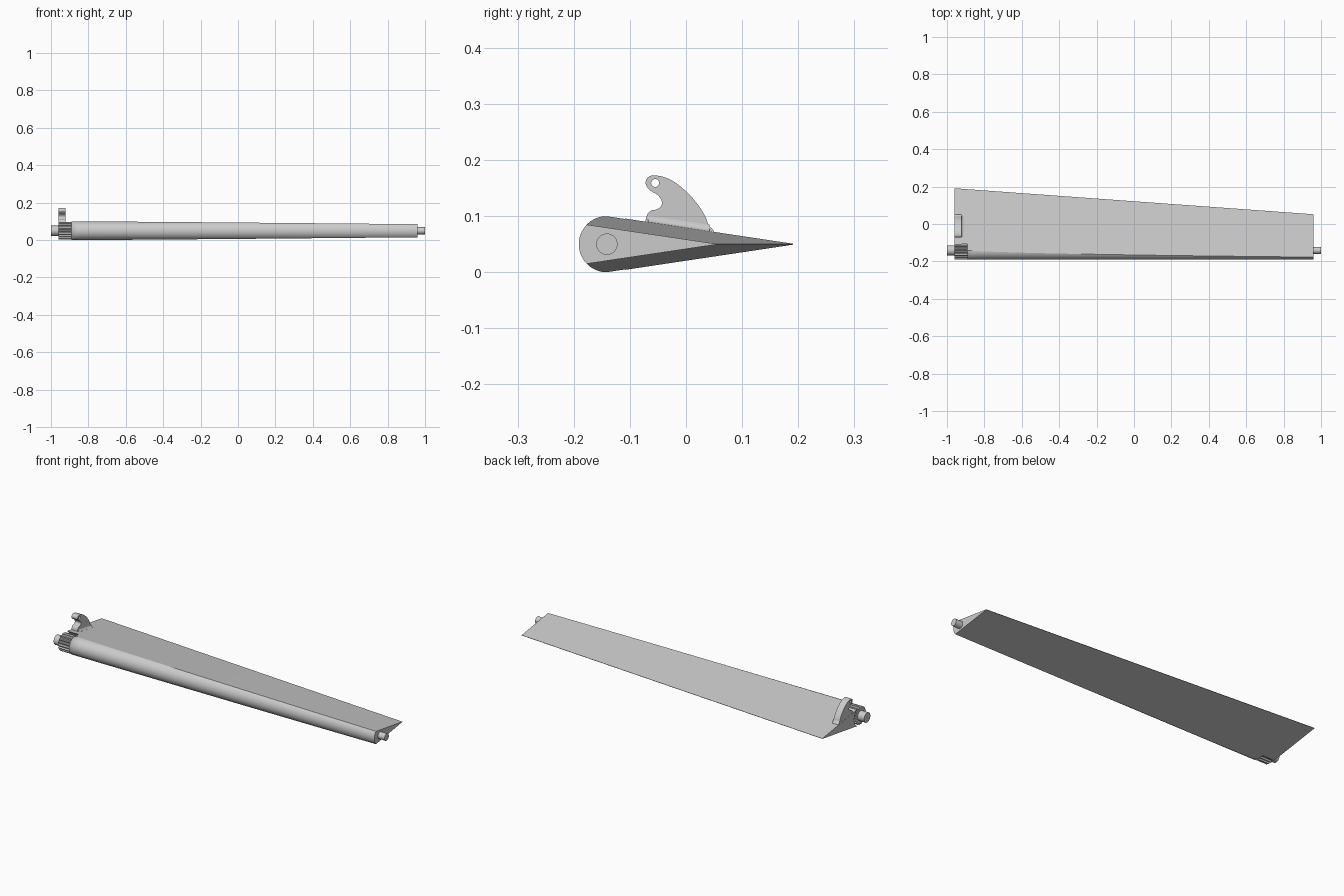
import bpy, bmesh
from math import sin, cos, pi, asin, acos
from mathutils import Matrix

if "Cube" in bpy.data.objects:
    bpy.data.objects.remove(bpy.data.objects["Cube"], do_unlink=True)

grey = bpy.data.materials.new("light_grey")
grey.use_nodes = True
grey.diffuse_color = (0.6, 0.6, 0.6, 1)
grey.node_tree.nodes["Principled BSDF"].inputs["Base Color"].default_value = (0.6, 0.6, 0.6, 1)

CY, CZ, R = -0.141, 0.05, 0.05      # hinge axis and nose radius
TE_ROOT, TE_TIP = 0.191, 0.052      # trailing edge at each end
X0, X1 = -0.96, 0.96


def add_object(name, mesh):
    ob = bpy.data.objects.new(name, mesh)
    bpy.context.collection.objects.link(ob)
    if not mesh.materials:
        mesh.materials.append(grey)
    return ob


def loft(name, rings, smooth_angle=None):
    """Skin a row of matching closed rings and cap both ends."""
    bm = bmesh.new()
    rows = [[bm.verts.new(p) for p in ring] for ring in rings]
    for a, b in zip(rows, rows[1:]):
        for i in range(len(a)):
            j = (i + 1) % len(a)
            bm.faces.new((a[i], a[j], b[j], b[i]))
    bm.faces.new(rows[0])
    bm.faces.new(rows[-1])
    bmesh.ops.recalc_face_normals(bm, faces=bm.faces)
    mesh = bpy.data.meshes.new(name)
    bm.to_mesh(mesh)
    bm.free()
    ob = add_object(name, mesh)
    if smooth_angle:
        bpy.ops.object.select_all(action='DESELECT')
        ob.select_set(True)
        bpy.context.view_layer.objects.active = ob
        bpy.ops.object.shade_smooth_by_angle(angle=smooth_angle)
    return ob


def ring(x, radii):
    n = len(radii)
    return [(x, CY + r * cos(2 * pi * i / n), CZ + r * sin(2 * pi * i / n))
            for i, r in enumerate(radii)]


def rod(name, xa, xb, r):
    return loft(name, [ring(xa, [r] * 32), ring(xb, [r] * 32)], 0.6)


# Flap body: a round nose trimmed by two flat skins that meet at the trailing edge
slope = asin(R / (TE_ROOT - CY))
SEG = 24


def section(t):
    x = X0 + (X1 - X0) * t
    te = TE_ROOT + (TE_TIP - TE_ROOT) * t
    reach = min(1, (te - CY) * sin(slope) / R)
    start = pi / 2 - slope + acos(reach)
    arc = [start + (2 * pi - 2 * start) * i / SEG for i in range(SEG + 1)]
    pts = [(x, CY + R * cos(a), CZ + R * sin(a)) for a in arc]
    return pts + [(x, te, CZ - 0.0008), (x, te, CZ + 0.0008)]


flap = loft("flap_body", [section(i / 16) for i in range(17)])
for f in flap.data.polygons:
    on_nose = all(abs(((flap.data.vertices[v].co.y - CY) ** 2
                       + (flap.data.vertices[v].co.z - CZ) ** 2) ** 0.5 - R) < 0.001
                  for v in f.vertices)
    f.use_smooth = on_nose and abs(f.normal.x) < 0.9

# Round recess in the nose for the splined hub
cutter = rod("hub_recess_cutter", -1.1, -0.89, 0.056)
cutter.hide_render = True
cut = flap.modifiers.new("recess", 'BOOLEAN')
cut.operation, cut.solver, cut.object = 'DIFFERENCE', 'EXACT', cutter
graph = bpy.context.evaluated_depsgraph_get()
cut_mesh = bpy.data.meshes.new_from_object(flap.evaluated_get(graph))
flap.modifiers.clear()
flap.data = cut_mesh
bpy.data.objects.remove(cutter, do_unlink=True)

# Splined hub and hinge pins
teeth = [0.048, 0.048, 0.041, 0.041] * 18
loft("splined_hub", [ring(X0, teeth), ring(-0.885, teeth)])
rod("root_pin", -1.0, -0.95, 0.027)
rod("tip_pin", 0.95, 1.0, 0.019)

# Control horn: hooked plate with a hole, as a filled curve
outline = [(-0.07, 0.08), (-0.07, 0.10), (-0.064, 0.109), (-0.05, 0.113),
           (-0.043, 0.122), (-0.049, 0.136), (-0.066, 0.148), (-0.072, 0.16),
           (-0.065, 0.171), (-0.05, 0.172), (-0.028, 0.165), (-0.003, 0.147),
           (0.02, 0.122), (0.035, 0.098), (0.041, 0.083), (0.05, 0.072), (0.045, 0.06)]
hole = [(-0.055 + 0.007 * cos(i * pi / 4), 0.159 + 0.007 * sin(i * pi / 4)) for i in range(8)]
curve = bpy.data.curves.new("horn_outline", 'CURVE')
curve.dimensions, curve.fill_mode = '2D', 'BOTH'
curve.extrude = 0.0185
curve.resolution_u = 5
for loop in (outline, hole):
    sp = curve.splines.new('BEZIER')
    sp.bezier_points.add(len(loop) - 1)
    sp.use_cyclic_u = True
    for bp, (y, z) in zip(sp.bezier_points, loop):
        bp.co = (y, z, 0)
        bp.handle_left_type = bp.handle_right_type = 'AUTO'
helper = bpy.data.objects.new("horn_outline", curve)
bpy.context.collection.objects.link(helper)
graph = bpy.context.evaluated_depsgraph_get()
horn_mesh = bpy.data.meshes.new_from_object(helper.evaluated_get(graph))
bpy.data.objects.remove(helper, do_unlink=True)
# Curve plane (x, y) becomes world (y, z); thickness runs along x
horn_mesh.transform(Matrix(((0, 0, 1, -0.9405), (1, 0, 0, 0), (0, 1, 0, 0), (0, 0, 0, 1))))
horn_mesh.materials.clear()
horn = add_object("control_horn", horn_mesh)
bpy.ops.object.select_all(action='DESELECT')
horn.select_set(True)
bpy.context.view_layer.objects.active = horn
bpy.ops.object.shade_smooth_by_angle(angle=0.6)


# Fillet blending the horn into the upper skin
def fillet(y):
    z = CZ + (TE_ROOT - y) * sin(slope) / cos(slope)
    q = 0.012
    bend = [(-0.922 + q * (1 - cos(a)), z + q * (1 - sin(a)))
            for a in (i * pi / 12 for i in range(7))]
    return [(x, y, h) for x, h in bend + [(-0.91, z - 0.004), (-0.924, z - 0.004)]]


loft("horn_fillet", [fillet(-0.068), fillet(0.042)], 0.6)
